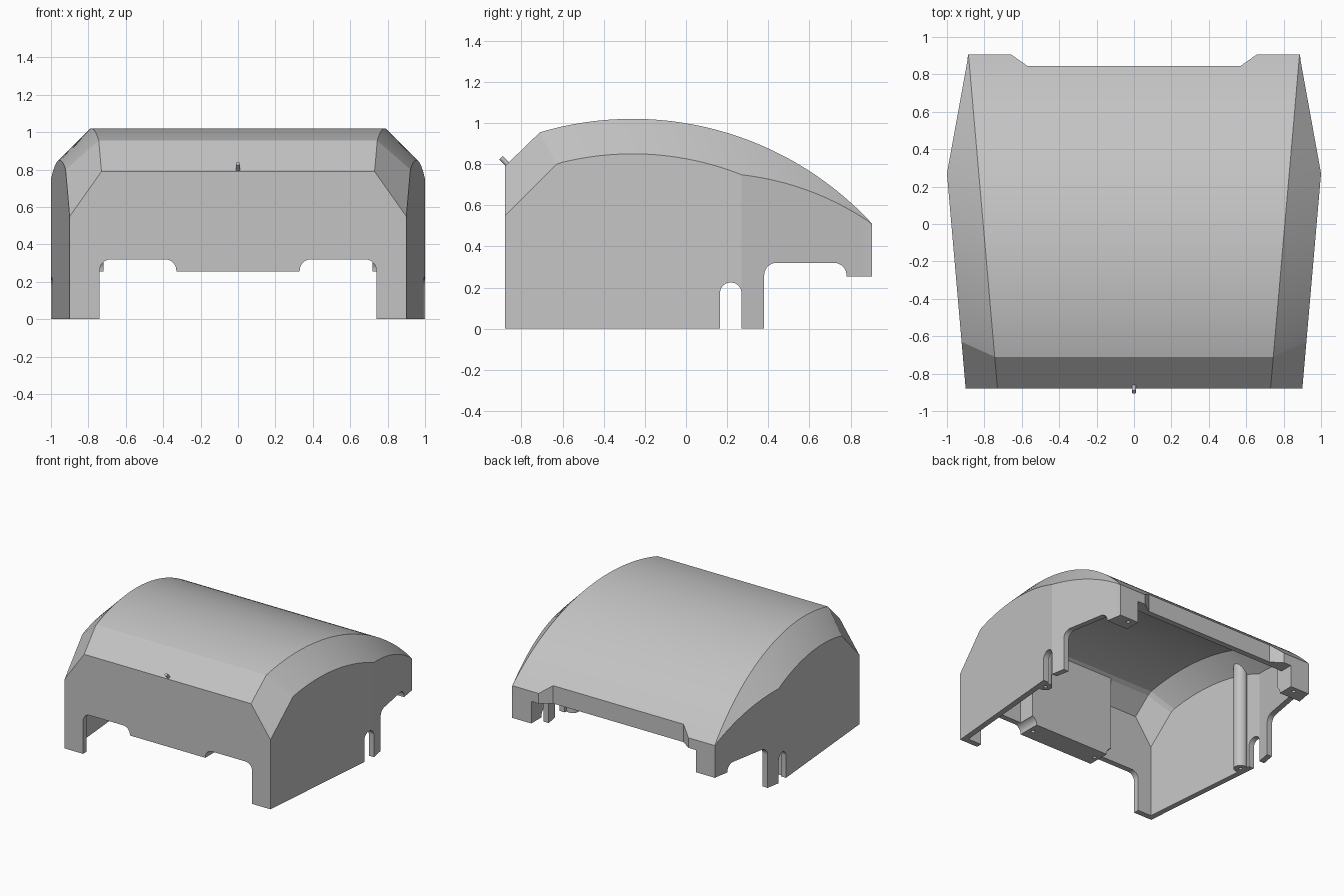
import bpy, bmesh
from math import sin, cos, pi, radians, sqrt

cube = bpy.data.objects.get("Cube")
if cube:
    bpy.data.objects.remove(cube, do_unlink=True)

grey = bpy.data.materials.new("light grey plastic")
grey.use_nodes = True
grey.diffuse_color = (0.55, 0.55, 0.55, 1)
grey.node_tree.nodes["Principled BSDF"].inputs["Base Color"].default_value = (0.55, 0.55, 0.55, 1)

FRONT, BEND, SIDE_BEND, KINK, BACK = -0.88, -0.71, -0.63, 0.27, 0.905
WALL = 0.045
RADIUS, CREST_Y, CREST_Z = 1.585, -0.26, 1.02


def finish(name, bm):
    bmesh.ops.recalc_face_normals(bm, faces=bm.faces)
    mesh = bpy.data.meshes.new(name)
    bm.to_mesh(mesh)
    bm.free()
    mesh.materials.append(grey)
    obj = bpy.data.objects.new(name, mesh)
    bpy.context.collection.objects.link(obj)
    return obj


def activate(obj):
    bpy.ops.object.select_all(action='DESELECT')
    obj.select_set(True)
    bpy.context.view_layer.objects.active = obj


def subtract(target, cutter):
    activate(target)
    mod = target.modifiers.new("cut", 'BOOLEAN')
    mod.operation, mod.solver, mod.object = 'DIFFERENCE', 'EXACT', cutter
    bpy.ops.object.modifier_apply(modifier=mod.name)
    bpy.data.objects.remove(cutter, do_unlink=True)


def prism(name, points, axis, lo, hi):
    """Extrude a 2D outline along one axis."""
    bm = bmesh.new()

    def place(a, b, c):
        return {'X': (c, a, b), 'Y': (a, c, b), 'Z': (a, b, c)}[axis]
    low = [bm.verts.new(place(a, b, lo)) for a, b in points]
    high = [bm.verts.new(place(a, b, hi)) for a, b in points]
    bm.faces.new(low)
    bm.faces.new(high)
    n = len(points)
    for i in range(n):
        j = (i + 1) % n
        bm.faces.new((low[i], low[j], high[j], high[i]))
    return finish(name, bm)


def box(name, x, y, z):
    return prism(name, [(x[0], y[0]), (x[1], y[0]), (x[1], y[1]), (x[0], y[1])], 'Z', *z)


def arc(cx, cy, r, start, end, steps=12):
    angles = [radians(start + (end - start) * i / steps) for i in range(steps + 1)]
    return [(cx + r * cos(a), cy + r * sin(a)) for a in angles]


def rod(name, x, y, r, lo, hi):
    return prism(name, arc(x, y, r, 0, 345, 23), 'Z', lo, hi)


# Hood surface: plan width, roof edge and arched roof height along y
def half_width(y):
    if y < KINK:
        return 0.9 + 0.1 * (y - FRONT) / (KINK - FRONT)
    return 1 - 0.115 * (y - KINK) / (BACK - KINK)


def roof_edge(y):
    return 0.73 + 0.155 * (y - FRONT) / (BACK - FRONT)


def height(y, drop):
    """Roof height lowered by a distance measured square to the surface."""
    d = y - CREST_Y
    run = sqrt(RADIUS ** 2 - d * d)
    arched = CREST_Z - RADIUS + run - drop * RADIUS / run
    slanted = 0.79 + (y - FRONT) - drop * sqrt(2)
    return min(arched, slanted)


def loft(name, inset, y0, y1, bottom):
    stations = [(y0, y0)]
    for a, b, c, d, n in ((BEND, 0.2, SIDE_BEND, KINK, 28), (0.2, y1, KINK, y1, 24)):
        for i in range(n + 1):
            if i or a == BEND:
                stations.append((a + (b - a) * i / n, c + (d - c) * i / n))
    bm = bmesh.new()
    rings = []
    for yt, ys in stations:
        xt = roof_edge(yt) - 0.4 * inset
        dx = max(half_width(ys) - inset - roof_edge(ys) + 0.4 * inset, 0.003)
        xs = roof_edge(ys) - 0.4 * inset + dx
        half = [(xs, ys, bottom), (xs, ys, height(ys, inset + dx)), (xt, yt, height(yt, inset))]
        ring = half + [(-x, y, z) for x, y, z in reversed(half)]
        rings.append([bm.verts.new(p) for p in ring])
    for r, s in zip(rings, rings[1:]):
        for i in range(6):
            j = (i + 1) % 6
            bm.faces.new((r[i], r[j], s[j], s[i]))
    bm.faces.new(rings[0])
    bm.faces.new(rings[-1])
    return finish(name, bm)


hood = loft("hood_shell", 0, FRONT, BACK, 0)

# Hollow, keeping the front block, corner blocks and screw posts solid
hollow = loft("hollow", WALL, FRONT + WALL, 0.80, -0.2)
subtract(hollow, box("front_block", (-0.37, 0.37), (-1, -0.70), (-0.5, 1.5)))
for side in (-1, 1):
    subtract(hollow, box("corner_block", sorted((side * 0.72, side * 1.2)), (0.755, 1), (-0.5, 1.5)))
    subtract(hollow, rod("screw_post", side * 0.92, 0.10, 0.05, -0.5, 1.5))
subtract(hood, hollow)

# Openings in the lower edge of the front wall
right_half = [(0.33, 0.255)] + arc(0.39, 0.26, 0.06, 180, 90) + arc(0.68, 0.26, 0.06, 90, 0) + [(0.74, -0.1)]
outline = [(-x, z) for x, z in reversed(right_half)] + right_half
subtract(hood, prism("front_opening", outline, 'Y', -1.1, -0.6))

# Rear side openings and the round-topped slots
rear = [(0.38, -0.1)] + arc(0.44, 0.26, 0.06, 180, 90) + arc(0.72, 0.26, 0.06, 90, 0)
rear += [(0.78, 0.255), (1.1, 0.255), (1.1, -0.1)]
subtract(hood, prism("side_opening", rear, 'X', -1.2, 1.2))
slot = [(0.165, -0.1)] + arc(0.2175, 0.1725, 0.0525, 180, 0, 16) + [(0.27, -0.1)]
subtract(hood, prism("side_slot", slot, 'X', -1.2, 1.2))

# Shallow recess and raised lower edge of the back wall
recess = [(-0.57, 0.845), (0.57, 0.845), (0.655, BACK), (0.655, 1.1), (-0.655, 1.1), (-0.655, BACK)]
subtract(hood, prism("back_recess", recess, 'Z', -0.2, 1.2))
subtract(hood, box("back_opening", (-0.72, 0.72), (0.7, 1.1), (-0.2, 0.43)))

# Screw holes
for side in (-1, 1):
    for x, y, z in ((0.29, -0.79, 0.255), (0.78, 0.863, 0.255), (0.92, 0.10, 0)):
        subtract(hood, rod("screw_hole", side * x, y, 0.014, z - 0.1, z + 0.08))

activate(hood)
bpy.ops.object.shade_smooth_by_angle(angle=radians(9))

# Small slanted pin on the front edge
bpy.ops.mesh.primitive_cylinder_add(vertices=16, radius=0.012, depth=0.06,
                                    location=(0, -0.877, 0.81), rotation=(pi / 4, 0, 0))
pin = bpy.context.object
pin.name = "front_pin"
pin.data.materials.append(grey)
bpy.ops.object.shade_smooth_by_angle(angle=radians(30))
